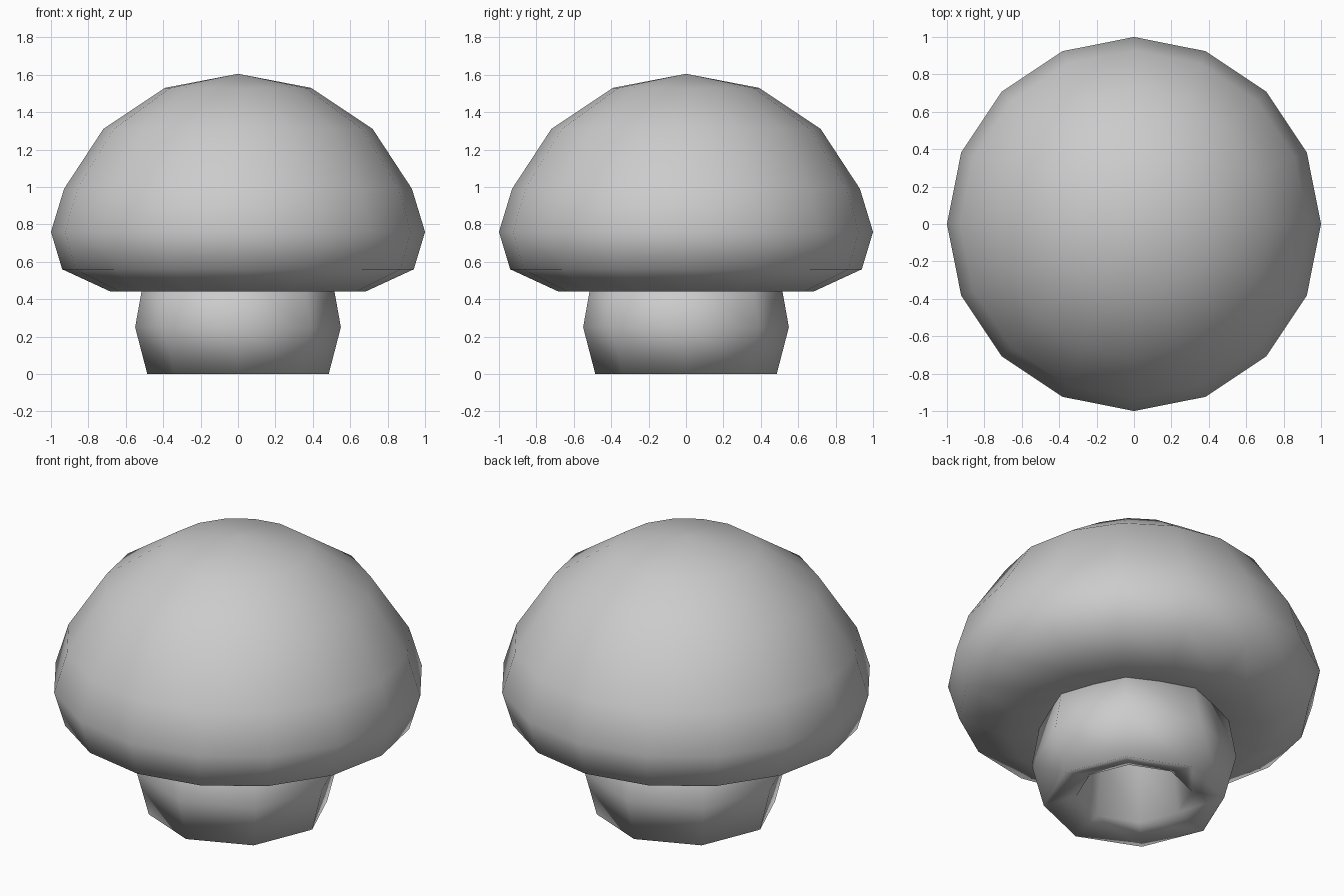
import bpy
import bmesh
from math import cos, sin, tau

cube = bpy.data.objects.get("Cube")
if cube:
    bpy.data.objects.remove(cube, do_unlink=True)

# Single plain grey
grey = bpy.data.materials.new("plain_grey")
grey.use_nodes = True
grey.diffuse_color = (0.6, 0.6, 0.6, 1)
grey.node_tree.nodes["Principled BSDF"].inputs["Base Color"].default_value = (0.6, 0.6, 0.6, 1)


def lathe(name, profile, sides):
    """Revolve (radius, height) points around z; zero radius makes a pole."""
    bm = bmesh.new()
    rings = []
    for r, z in profile:
        count = sides if r > 0 else 1
        rings.append([bm.verts.new((r * cos(tau * i / sides), r * sin(tau * i / sides), z))
                      for i in range(count)])
    for a, b in zip(rings, rings[1:]):
        for i in range(sides):
            j = (i + 1) % sides
            corners = [a[i % len(a)], a[j % len(a)], b[j % len(b)], b[i % len(b)]]
            bm.faces.new(list(dict.fromkeys(corners)))
    bmesh.ops.recalc_face_normals(bm, faces=bm.faces)
    for f in bm.faces:
        f.smooth = True
    mesh = bpy.data.meshes.new(name)
    bm.to_mesh(mesh)
    bm.free()
    mesh.materials.append(grey)
    obj = bpy.data.objects.new(name, mesh)
    bpy.context.collection.objects.link(obj)
    return obj


# Domed cap with a rounded rim and slightly hollow underside
lathe("mushroom_cap", [(0, 1.605), (0.39, 1.53), (0.72, 1.31), (0.93, 0.99), (1, 0.76),
                       (0.94, 0.56), (0.68, 0.44), (0.45, 0.49), (0, 0.51)], 16)

# Bulging stem, hollow from below
lathe("mushroom_stem", [(0, 0.53), (0.5, 0.53), (0.55, 0.25), (0.485, 0),
                        (0.31, 0.05), (0.27, 0.36), (0, 0.46)], 8)
